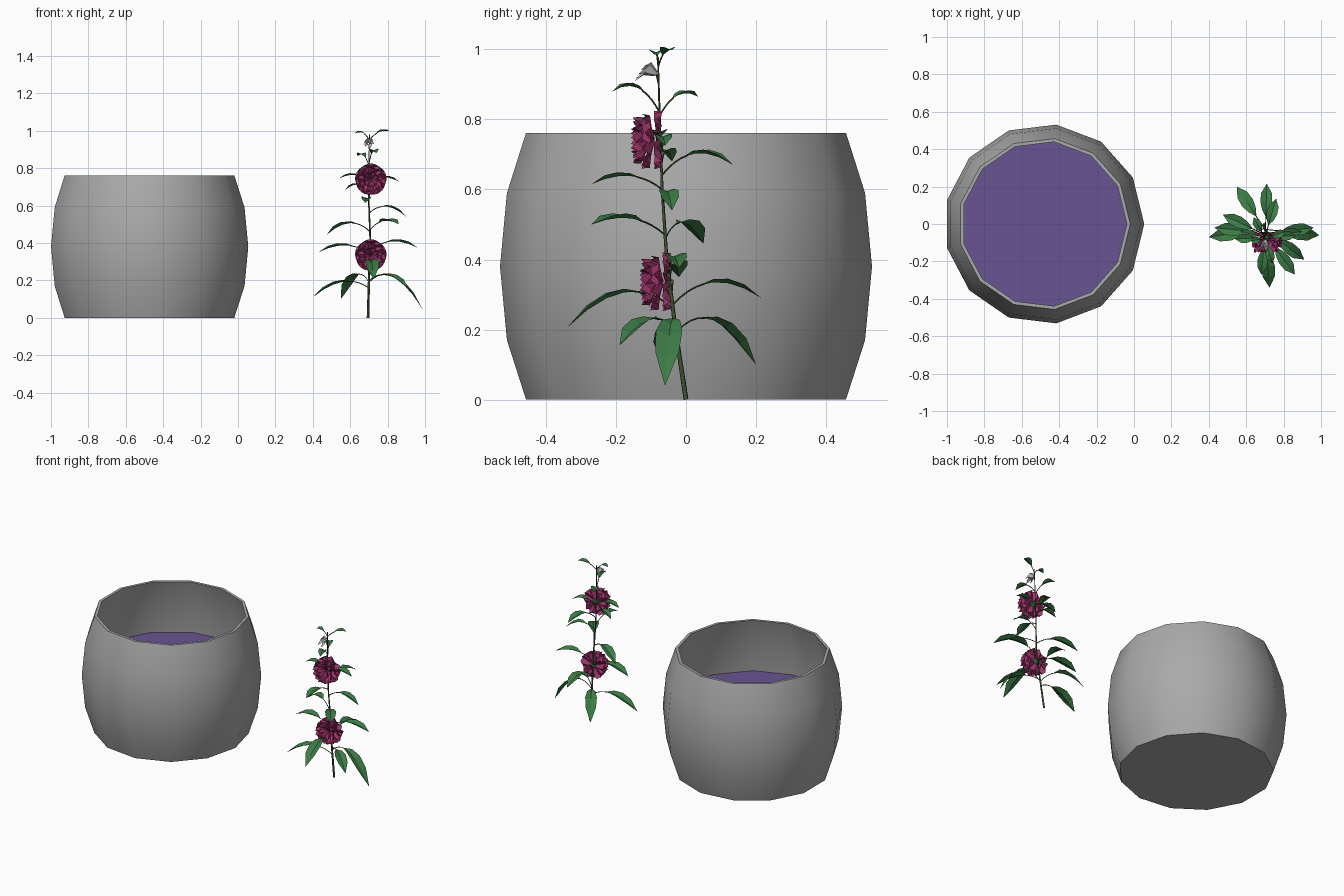
import bpy, bmesh, math
from mathutils import Vector

cube = bpy.data.objects.get("Cube")
if cube:
    bpy.data.objects.remove(cube)


def material(name, rgb):
    m = bpy.data.materials.new(name)
    m.use_nodes = True
    m.diffuse_color = (*rgb, 1)
    m.node_tree.nodes["Principled BSDF"].inputs["Base Color"].default_value = (*rgb, 1)
    return m


GREY = material("pot grey", (0.4, 0.4, 0.4))
PURPLE = material("purple filling", (0.14, 0.09, 0.29))
LEAF = material("leaf green", (0.045, 0.2, 0.06))
STEM = material("stem green", (0.05, 0.09, 0.03))
PINK = material("petal pink", (0.36, 0.035, 0.15))
PALE = material("pale bud", (0.5, 0.5, 0.5))


def finish(name, bm, mat):
    mesh = bpy.data.meshes.new(name)
    bm.to_mesh(mesh)
    bm.free()
    mesh.materials.append(mat)
    obj = bpy.data.objects.new(name, mesh)
    bpy.context.collection.objects.link(obj)
    return obj


def grid(bm, rows):
    """Skin a list of equally long rows of points."""
    vs = [[bm.verts.new(p) for p in row] for row in rows]
    for a, b in zip(vs, vs[1:]):
        for i in range(len(a) - 1):
            bm.faces.new((a[i], a[i + 1], b[i + 1], b[i]))


# Pot: thirteen-sided barrel with a thin lip and a hollow inside
SIDES, POT_X, LEVEL = 13, -0.48, 0.40


def ring(bm, r, z):
    turn = math.tau / SIDES
    return [bm.verts.new((POT_X + r * math.cos(i * turn), r * math.sin(i * turn), z))
            for i in range(SIDES)]


bm = bmesh.new()
outer = [(0.46, 0), (0.515, 0.17), (0.535, 0.38), (0.515, 0.59), (0.46, 0.762)]
inner = [(0.442, 0.762), (0.495, 0.59), (0.512, LEVEL)]
rings = [ring(bm, r, z) for r, z in outer + inner]
bm.faces.new(rings[0][::-1])
for a, b in zip(rings, rings[1:]):
    for i in range(SIDES):
        j = (i + 1) % SIDES
        bm.faces.new((a[i], a[j], b[j], b[i]))
pot = finish("pot", bm, GREY)
bpy.context.view_layer.objects.active = pot
pot.select_set(True)
bpy.ops.object.shade_smooth_by_angle(angle=math.radians(35))
pot.select_set(False)

# Filling inside the pot
bm = bmesh.new()
bm.faces.new(ring(bm, 0.512, LEVEL))
finish("filling", bm, PURPLE)

# Main stem
STEM_PATH = [(0.695, 0, 0), (0.70, -0.03, 0.2), (0.708, -0.055, 0.4),
             (0.70, -0.068, 0.6), (0.70, -0.075, 0.8), (0.703, -0.08, 0.98)]


def on_stem(z):
    for a, b in zip(STEM_PATH, STEM_PATH[1:]):
        if z <= b[2]:
            return Vector(a).lerp(Vector(b), (z - a[2]) / (b[2] - a[2]))
    return Vector(STEM_PATH[-1])


def tubes(name, paths, radius, taper=1.0):
    curve = bpy.data.curves.new(name, "CURVE")
    curve.dimensions = "3D"
    curve.bevel_depth = radius
    curve.bevel_resolution = 0
    curve.materials.append(STEM)
    for path in paths:
        s = curve.splines.new("POLY")
        s.points.add(len(path) - 1)
        for i, p in enumerate(path):
            s.points[i].co = (*p, 1)
            s.points[i].radius = 1 + (taper - 1) * i / (len(path) - 1)
    obj = bpy.data.objects.new(name, curve)
    bpy.context.collection.objects.link(obj)


tubes("main_stem", [STEM_PATH], 0.007, 0.3)

# Leaves: stem height, arch height, then the tip
LEAVES = [
    (0.19, 0.32, 0.99, -0.06, 0.04), (0.16, 0.25, 0.40, -0.07, 0.11),
    (0.19, 0.31, 0.55, 0.20, 0.10), (0.20, 0.28, 0.91, -0.19, 0.155),
    (0.26, 0.38, 0.725, -0.34, 0.205), (0.27, 0.39, 0.71, 0.215, 0.29),
    (0.36, 0.45, 0.96, -0.02, 0.375), (0.34, 0.43, 0.43, -0.02, 0.35),
    (0.46, 0.56, 0.475, 0.05, 0.445), (0.47, 0.55, 0.86, -0.27, 0.50),
    (0.56, 0.64, 0.90, -0.04, 0.54), (0.60, 0.67, 0.68, -0.27, 0.615),
    (0.64, 0.75, 0.76, 0.135, 0.67), (0.67, 0.75, 0.57, -0.04, 0.68),
    (0.73, 0.79, 0.54, -0.08, 0.745), (0.72, 0.78, 0.865, -0.06, 0.725),
    (0.82, 0.93, 0.74, -0.21, 0.88), (0.81, 0.90, 0.64, 0.035, 0.865),
    (0.95, 1.01, 0.625, -0.09, 0.985), (0.95, 1.01, 0.81, -0.04, 0.998)]
OUTLINE = [(0.36, 0.1), (0.5, 0.65), (0.66, 0.95), (0.83, 0.85), (1.0, 0.0)]

bm = bmesh.new()
stalks = []
for base_z, arch, *tip in LEAVES:
    base, tip = on_stem(base_z), Vector(tip)
    bend = base.lerp(tip, 0.42)
    bend.z = arch

    def arc(t):
        return base.lerp(bend, t).lerp(bend.lerp(tip, t), t)

    run = tip - base
    side = Vector((-run.y, run.x, 0)).normalized()
    half = 0.012 + 0.085 * run.length
    rows = []
    for t, w in OUTLINE:
        edge = side * half * w
        lift = Vector((0, 0, 0.4 * half * w))
        p = arc(t)
        rows.append([p + edge + lift, p, p - edge + lift])
    grid(bm, rows)
    stalks.append([arc(i * 0.1) for i in range(5)])
bmesh.ops.remove_doubles(bm, verts=bm.verts, dist=0.0001)
finish("leaves", bm, LEAF)

# Double flowers: layers of ruffled petals facing the front
LAYERS = [(5, 0.085, 0.0, 0.005, 0.068), (5, 0.08, 0.5, -0.03, 0.06),
          (5, 0.068, 0.2, -0.055, 0.045), (4, 0.04, 0.6, -0.06, 0.03)]


def flower(name, centre):
    bm = bmesh.new()
    for count, reach, offset, forward, width in LAYERS:
        for k in range(count):
            a = math.tau * (k + offset) / count + math.pi / 2
            out = Vector((math.cos(a), 0, math.sin(a)))
            across = Vector((-math.sin(a), 0, math.cos(a)))
            rows = []
            for t, w in [(0.05, 0.15), (0.45, 0.75), (0.8, 1.0), (1.0, 0.6)]:
                row = []
                for i in range(5):
                    s = i / 2 - 1
                    ruffle = 0.012 * t * (1 if i % 2 else -1)
                    depth = forward * t ** 0.6 + ruffle
                    row.append(centre + out * reach * t * (1 - 0.1 * s * s)
                               + across * s * w * width * 0.8 + Vector((0, depth, 0)))
                rows.append(row)
            grid(bm, rows)
    finish(name, bm, PINK)
    # Green cup behind the petals
    bm = bmesh.new()
    bmesh.ops.create_cone(bm, segments=6, radius1=0.006, radius2=0.022, depth=0.025)
    for v in bm.verts:
        x, y, z = v.co
        v.co = centre + Vector((x, 0.012 - z, y))
    finish(name + "_cup", bm, LEAF)
    stalks.append([on_stem(centre.z - 0.05), centre + Vector((0, 0.02, 0))])


flower("upper_flower", Vector((0.71, -0.085, 0.74)))
flower("lower_flower", Vector((0.71, -0.06, 0.335)))

# Half-open pale bud nodding from the stem near the top
bm = bmesh.new()
root = Vector((0.70, -0.085, 0.93))
for k in range(5):
    a = math.tau * k / 5
    rows = []
    for t, r, w in [(0, 0.006, 0.005), (0.5, 0.018, 0.014), (1, 0.026, 0.002)]:
        out = Vector((math.cos(a), 0.5 * math.sin(a), 0.85 * math.sin(a)))
        across = Vector((-math.sin(a), 0.5 * math.cos(a), 0.85 * math.cos(a)))
        spot = root + Vector((0, -0.05 * t, 0.015 * math.sin(t * math.pi))) + out * r
        rows.append([spot + across * w, spot - across * w])
    grid(bm, rows)
finish("pale_bud", bm, PALE)
stalks.append([on_stem(0.9), root])

tubes("stalks", stalks, 0.0025)
